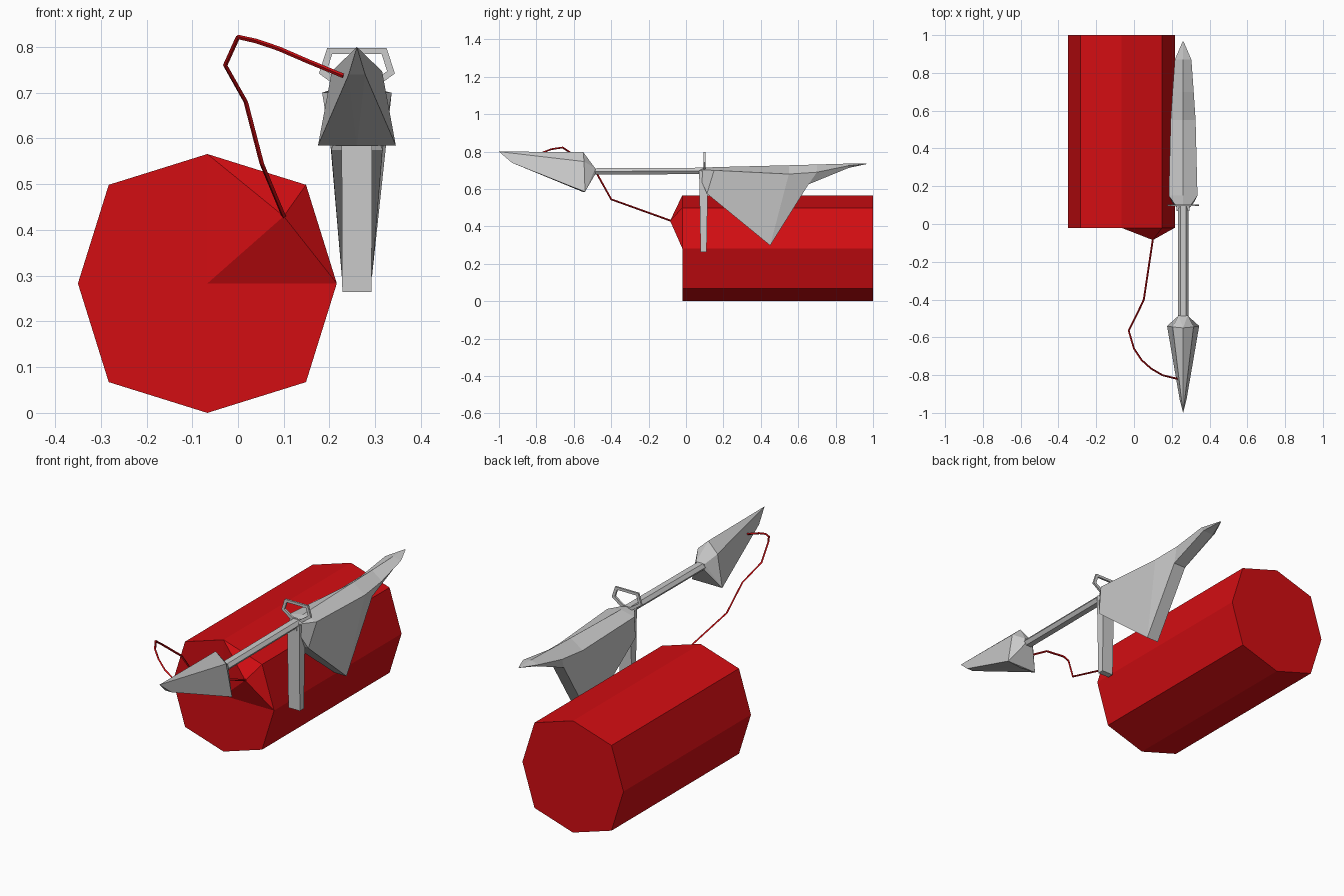
import bpy, bmesh
from math import sin, cos, pi

if "Cube" in bpy.data.objects:
    bpy.data.objects.remove(bpy.data.objects["Cube"])

GX = 0.26  # centre line of the gun


def finish(name, bm, mat=None):
    bmesh.ops.recalc_face_normals(bm, faces=bm.faces)
    me = bpy.data.meshes.new(name)
    bm.to_mesh(me)
    bm.free()
    ob = bpy.data.objects.new(name, me)
    bpy.context.collection.objects.link(ob)
    if mat:
        me.materials.append(mat)
    return ob


def loft(name, rings, mat=None):
    """Skin a list of rings with equal point counts and cap both ends."""
    bm = bmesh.new()
    vs = [[bm.verts.new(p) for p in r] for r in rings]
    n = len(rings[0])
    for a, b in zip(vs, vs[1:]):
        for i in range(n):
            j = (i + 1) % n
            bm.faces.new((a[i], a[j], b[j], b[i]))
    bm.faces.new(vs[0])
    bm.faces.new(vs[-1])
    return finish(name, bm, mat)


def hull(name, half, mat=None):
    """Convex hull of points mirrored across the gun's centre line."""
    bm = bmesh.new()
    for x, y, z in half:
        for s in ((1, -1) if x else (1,)):
            bm.verts.new((GX + s * x, y, z))
    bmesh.ops.convex_hull(bm, input=bm.verts[:])
    return finish(name, bm, mat)


def tube(name, pts, radius, sides, cyclic=False, mat=None):
    cu = bpy.data.curves.new(name, 'CURVE')
    cu.dimensions = '3D'
    sp = cu.splines.new('POLY')
    sp.points.add(len(pts) - 1)
    for p, co in zip(sp.points, pts):
        p.co = (*co, 1)
    sp.use_cyclic_u = cyclic
    sp.use_smooth = False
    cu.bevel_depth = radius
    cu.bevel_resolution = (sides - 4) // 2
    cu.use_fill_caps = True
    ob = bpy.data.objects.new(name, cu)
    bpy.context.collection.objects.link(ob)
    if mat:
        cu.materials.append(mat)
    return ob


red = bpy.data.materials.new("red_paint")
red.diffuse_color = (0.65, 0.004, 0.006, 1)
red.use_nodes = True
red.node_tree.nodes["Principled BSDF"].inputs["Base Color"].default_value = red.diffuse_color

# Eight-sided fuel tank
TX, TZ = -0.067, 0.283
oct_ = [(TX + r * cos(i * pi / 4), TZ + r * sin(i * pi / 4))
        for i in range(8) for r in [0.305 if i % 2 else 0.283]]
loft("fuel_tank", [[(x, y, z) for x, z in oct_] for y in (-0.02, 1.0)], red)

# Pointed outlet on the tank's front quarter
bm = bmesh.new()
for x, z in [(TX, TZ)] + oct_[:3]:
    bm.verts.new((x, -0.02, z))
bm.verts.new((0.1, -0.085, 0.43))
bmesh.ops.convex_hull(bm, input=bm.verts[:])
finish("tank_outlet", bm, red)

# Hose from the tank to the nozzle
tube("hose", [(0.1, -0.08, 0.43), (0.052, -0.4, 0.545), (0.017, -0.475, 0.68),
              (-0.028, -0.565, 0.76), (0, -0.66, 0.822), (0.04, -0.72, 0.813),
              (0.09, -0.765, 0.796), (0.15, -0.80, 0.77), (0.23, -0.82, 0.737)],
     0.005, 4, mat=red)

# Nozzle with slanted mouth and tapered neck
hull("nozzle", [(0, -1.0, 0.8), (0.018, -0.93, 0.74), (0, -0.92, 0.737),
                (0, -0.55, 0.798), (0.055, -0.545, 0.747), (0.085, -0.54, 0.585),
                (0, -0.548, 0.583), (0.024, -0.485, 0.71), (0.024, -0.485, 0.68)])

# Six-sided barrel
hexa = [(0.028, 0), (0.015, 0.017), (-0.015, 0.017),
        (-0.028, 0), (-0.015, -0.017), (0.015, -0.017)]
loft("barrel", [[(GX + x, y, zc + z) for x, z in hexa]
                for y, zc in ((-0.49, 0.694), (0.1, 0.697))])

# Body and stock: each section is ridge (y, z), edge (w, y, z), keel (w, y, z)
sections = [((0.07, 0.712), (0.02, 0.07, 0.702), (0.02, 0.07, 0.67)),
            ((0.15, 0.717), (0.076, 0.15, 0.70), (0.056, 0.112, 0.575)),
            ((0.55, 0.727), (0.066, 0.55, 0.68), (0.033, 0.45, 0.298)),
            ((0.70, 0.731), (0.056, 0.70, 0.69), (0.034, 0.655, 0.625)),
            ((0.87, 0.736), (0.044, 0.87, 0.725), (0.03, 0.87, 0.713)),
            ((0.965, 0.736), (0.003, 0.965, 0.734), (0.003, 0.96, 0.732))]
loft("body_and_stock",
     [[(GX, *r), (GX + e[0], *e[1:]), (GX + k[0], *k[1:]),
       (GX - k[0], *k[1:]), (GX - e[0], *e[1:])] for r, e, k in sections])

# Grip
hull("grip", [(0.034, 0.07, 0.70), (0.034, 0.118, 0.69),
              (0.032, 0.078, 0.264), (0.032, 0.11, 0.264)])

# Ring sight on top of the body
outer = [(0.065, 0.798), (0.083, 0.742), (0.025, 0.7)]
inner = [(0.054, 0.785), (0.066, 0.747), (0.02, 0.716)]
bm = bmesh.new()
loops = []
for half, y in ((outer, 0.094), (inner, 0.094), (inner, 0.104), (outer, 0.104)):
    ring = half + [(-x, z) for x, z in reversed(half)]
    loops.append([bm.verts.new((GX + x, y, z)) for x, z in ring])
for a, b in zip(loops, loops[1:] + loops[:1]):
    for i in range(6):
        j = (i + 1) % 6
        bm.faces.new((a[i], a[j], b[j], b[i]))
finish("ring_sight", bm)
